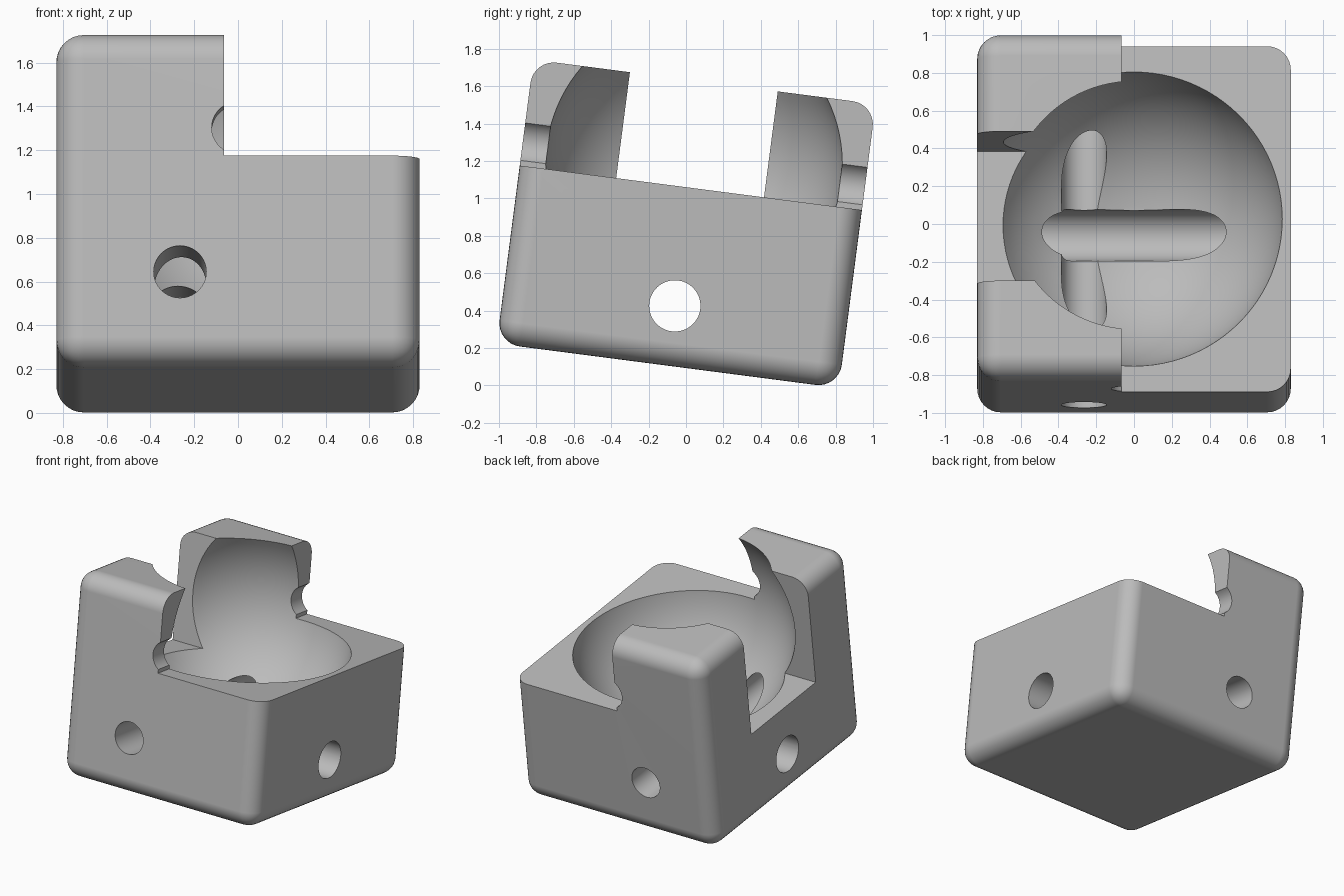
import bpy
import math
from mathutils import Matrix

if "Cube" in bpy.data.objects:
    bpy.data.objects.remove(bpy.data.objects["Cube"], do_unlink=True)

TILT = math.radians(-7.4)
MID_Y = -0.11            # centre of the block before tilting
BALL_Z = 1.18            # centre height of the spherical pocket

grey = bpy.data.materials.new("plain grey")
grey.use_nodes = True
grey.diffuse_color = (0.5, 0.5, 0.5, 1)
grey.node_tree.nodes["Principled BSDF"].inputs["Base Color"].default_value = (0.5, 0.5, 0.5, 1)


def box(name, low, high):
    """Box between two opposite corners."""
    bpy.ops.mesh.primitive_cube_add(size=1)
    ob = bpy.context.object
    ob.name = name
    mid = [(a + b) / 2 for a, b in zip(low, high)]
    size = [b - a for a, b in zip(low, high)]
    ob.data.transform(Matrix.Translation(mid) @ Matrix.Diagonal((*size, 1)))
    return ob


def bore(name, radius, centre, axis):
    """Long cylinder along x or y for drilling a hole."""
    rot = (0, math.pi / 2, 0) if axis == "x" else (math.pi / 2, 0, 0)
    bpy.ops.mesh.primitive_cylinder_add(vertices=64, radius=radius, depth=4,
                                        location=centre, rotation=rot)
    bpy.context.object.name = name
    return bpy.context.object


# Rounded outer block
block = box("socket_block", (-0.83, -1.033, 0.092), (0.83, 0.812, 1.622))
block.data.materials.append(grey)
bevel = block.modifiers.new("rounded edges", "BEVEL")
bevel.width = 0.125
bevel.segments = 8

# Spherical pocket
bpy.ops.mesh.primitive_uv_sphere_add(segments=96, ring_count=48, radius=0.796,
                                     location=(0, MID_Y, BALL_Z))
pocket = bpy.context.object
pocket.name = "pocket_cutter"

# Open half, slot between the posts, and drilled holes
cutters = [
    pocket,
    bore("cross_hole_cutter", 0.137, (0, -0.114, 0.414), "x"),
    bore("long_hole_cutter", 0.12, (-0.265, 0, 0.516), "y"),
    bore("upper_hole_cutter", 0.12, (0, 0, BALL_Z), "y"),
    box("open_half_cutter", (-0.065, -2, 1.051), (2, 2, 3)),
    box("slot_cutter", (-2, -0.513, 0.79), (-0.03, 0.284, 3)),
]
for cutter in cutters:
    cutter.hide_render = True
    cut = block.modifiers.new(cutter.name, "BOOLEAN")
    cut.operation = "DIFFERENCE"
    cut.solver = "EXACT"
    cut.object = cutter

# Bake the cuts and drop the helpers
bpy.ops.object.select_all(action="DESELECT")
block.select_set(True)
bpy.context.view_layer.objects.active = block
for mod in list(block.modifiers):
    bpy.ops.object.modifier_apply(modifier=mod.name)
for cutter in cutters:
    bpy.data.objects.remove(cutter, do_unlink=True)

# One colour, smooth curves with crisp cut edges, then lean the block
block.data.materials.clear()
block.data.materials.append(grey)
block.data.polygons.foreach_set("material_index", [0] * len(block.data.polygons))
block.data.transform(Matrix.Rotation(TILT, 4, "X"))
bpy.ops.object.shade_smooth_by_angle(angle=math.radians(30))
normals = block.modifiers.new("clean shading", "WEIGHTED_NORMAL")
normals.keep_sharp = True
